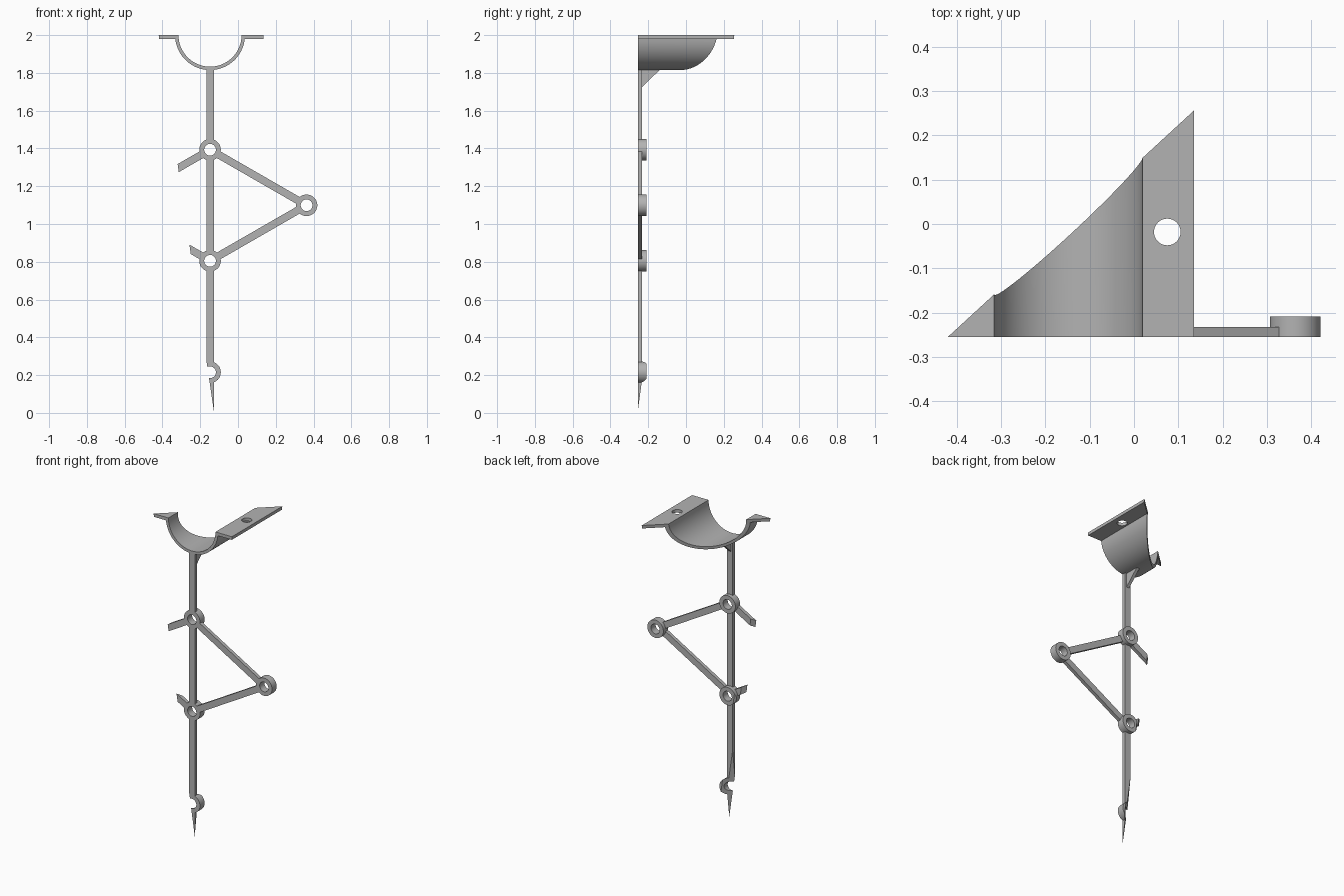
import bpy, bmesh, math
from mathutils import Vector

if "Cube" in bpy.data.objects:
    bpy.data.objects.remove(bpy.data.objects["Cube"])

CX, FRONT = -0.148, -0.255          # stem centre line, front face
PLATE, BOSS = 0.023, 0.047          # bar depth, ring depth
HALF_W, RING_R, HOLE_R = 0.02, 0.057, 0.031

grey = bpy.data.materials.new("grey")
grey.diffuse_color = (0.45, 0.45, 0.45, 1)
grey.use_nodes = True
grey.node_tree.nodes["Principled BSDF"].inputs["Base Color"].default_value = grey.diffuse_color


def prism(name, pts, vec):
    """Extrude a closed 3D outline along a vector."""
    bm = bmesh.new()
    face = bm.faces.new([bm.verts.new(p) for p in pts])
    ext = bmesh.ops.extrude_face_region(bm, geom=[face])
    moved = [v for v in ext["geom"] if isinstance(v, bmesh.types.BMVert)]
    bmesh.ops.translate(bm, verts=moved, vec=vec)
    bmesh.ops.recalc_face_normals(bm, faces=bm.faces)
    me = bpy.data.meshes.new(name)
    bm.to_mesh(me)
    bm.free()
    ob = bpy.data.objects.new(name, me)
    me.materials.append(grey)
    bpy.context.collection.objects.link(ob)
    return ob


def xz_prism(name, pts, depth, y=FRONT):
    return prism(name, [(x, y, z) for x, z in pts], (0, depth, 0))


def circle(cx, cz, r, n=48):
    return [(cx + r * math.cos(2 * math.pi * i / n),
             cz + r * math.sin(2 * math.pi * i / n)) for i in range(n)]


def bar(a, b):
    a, b = Vector(a), Vector(b)
    d = (b - a).normalized() * HALF_W
    n = Vector((-d.y, d.x))
    return xz_prism("bar", [a + n, b + n, b - n, a - n], PLATE)


def combine(base, others, op):
    """Boolean the other solids into base, then remove them."""
    for o in others:
        m = base.modifiers.new("bool", "BOOLEAN")
        m.operation, m.solver, m.object = op, "EXACT", o
    dg = bpy.context.evaluated_depsgraph_get()
    dg.update()
    me = bpy.data.meshes.new_from_object(base.evaluated_get(dg))
    base.modifiers.clear()
    base.data = me
    for o in others:
        bpy.data.objects.remove(o)


def slanted_cutter():
    """Solid covering everything behind the slanted end plane."""
    def y(x, z):
        return FRONT + 0.92 * (x + 0.42) - 0.135 * (2 - z)
    quad = [(x, y(x, z), z) for x, z in ((-2, -1), (2, -1), (2, 3), (-2, 3))]
    return prism("cutter", quad, (0, 6, 0))


# Saddle: half-round trough with two flanges
RI, RO, FL = 0.167, 0.185, 0.283
a0 = math.asin(0.02 / RO)
N = 40
outer = [(CX - RO * math.cos(a0 + (math.pi - 2 * a0) * i / N),
          2 - RO * math.sin(a0 + (math.pi - 2 * a0) * i / N)) for i in range(N + 1)]
inner = [(CX + RI * math.cos(math.pi * i / N),
          2 - RI * math.sin(math.pi * i / N)) for i in range(N + 1)]
profile = ([(CX - FL, 2), (CX - FL, 1.98)] + outer
           + [(CX + FL, 1.98), (CX + FL, 2)] + inner)
saddle = xz_prism("saddle", profile, 0.7)
bolt_hole = prism("bolt_hole", [(x, y, 1.9) for x, y in circle(0.075, -0.018, 0.03)],
                  (0, 0, 0.2))
combine(saddle, [bolt_hole, slanted_cutter()], "DIFFERENCE")

# Frame: stem, diagonal arms, left stubs, rings and gusset
top, low, side, foot = (CX, 1.393), (CX, 0.805), (0.363, 1.099), (CX, 0.215)
left = (2 * CX - side[0], side[1])
rings = (top, low, side, foot)
frame = bar((CX, -0.2), (CX, 1.822))
frame.name = "stem_frame"
solids = [bar(p, q) for p in (top, low) for q in (side, left)]
solids += [xz_prism("ring", circle(*c, RING_R), BOSS) for c in rings]
gy = FRONT + PLATE - 0.005
gusset = prism("gusset", [(CX - 0.01, y, z) for y, z in
                          ((gy, 1.72), (gy, 1.822), (-0.133, 1.822))], (0.02, 0, 0))
combine(frame, solids + [gusset], "UNION")
holes = [xz_prism("hole", circle(*c, HOLE_R), 0.2, FRONT - 0.05) for c in rings]
combine(frame, holes + [slanted_cutter()], "DIFFERENCE")

# Smooth the round surfaces, keep crisp edges
for ob in (saddle, frame):
    bpy.ops.object.select_all(action="DESELECT")
    ob.select_set(True)
    bpy.context.view_layer.objects.active = ob
    bpy.ops.object.shade_smooth_by_angle(angle=math.radians(25))
